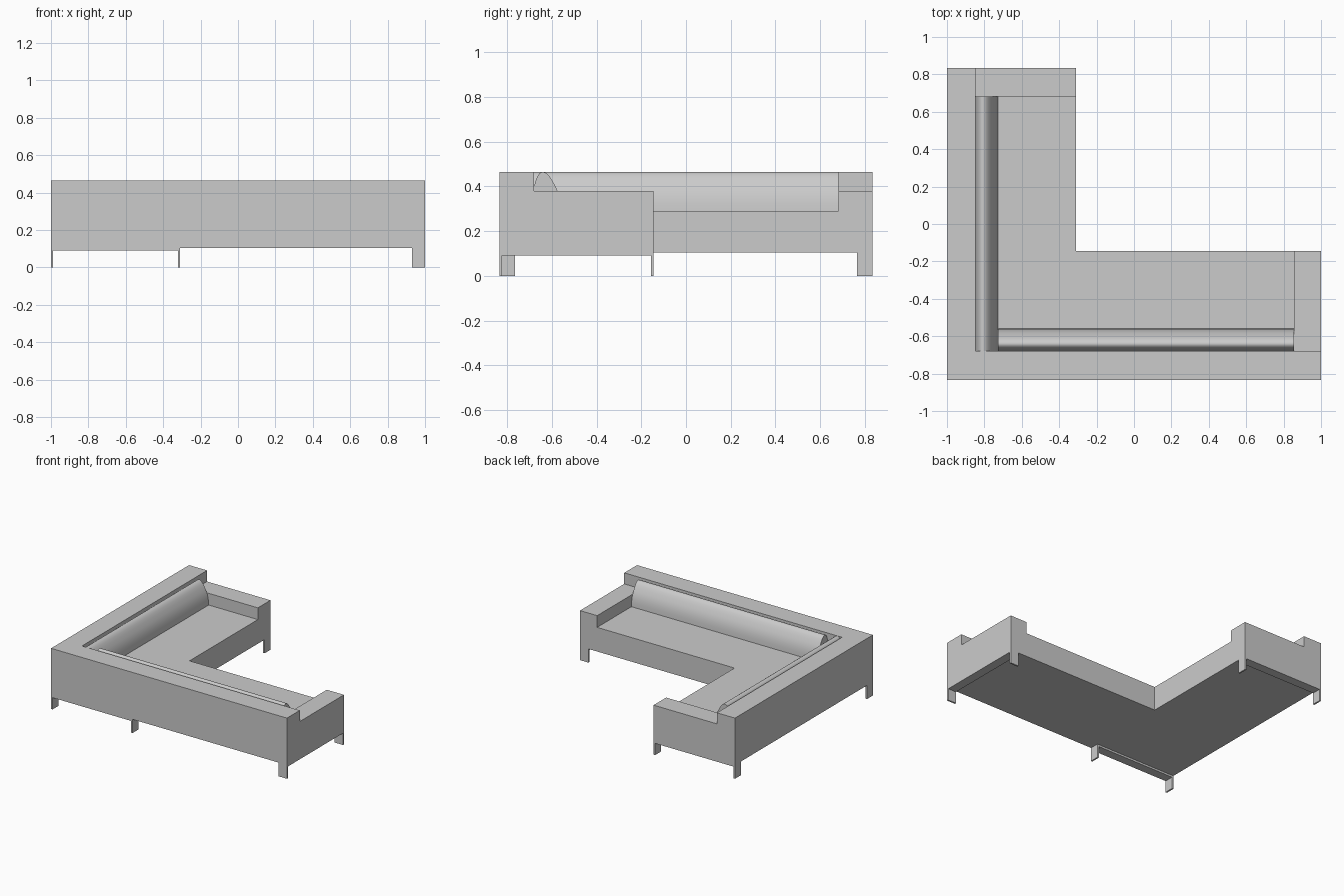
import bpy
import bmesh
from math import radians

if "Cube" in bpy.data.objects:
    bpy.data.objects.remove(bpy.data.objects["Cube"], do_unlink=True)

# Single upholstery colour
GREY = (0.6, 0.6, 0.6, 1.0)
mat = bpy.data.materials.new("light_grey")
mat.use_nodes = True
mat.diffuse_color = GREY
mat.node_tree.nodes["Principled BSDF"].inputs["Base Color"].default_value = GREY


def prism(name, points, direction):
    """Closed solid: a flat outline of 3D points swept along a direction."""
    bm = bmesh.new()
    face = bm.faces.new([bm.verts.new(p) for p in points])
    swept = bmesh.ops.extrude_face_region(bm, geom=[face])["geom"]
    verts = [v for v in swept if isinstance(v, bmesh.types.BMVert)]
    bmesh.ops.translate(bm, verts=verts, vec=direction)
    bmesh.ops.recalc_face_normals(bm, faces=bm.faces)
    mesh = bpy.data.meshes.new(name)
    bm.to_mesh(mesh)
    bm.free()
    mesh.materials.append(mat)
    obj = bpy.data.objects.new(name, mesh)
    bpy.context.collection.objects.link(obj)
    return obj


def activate(obj):
    bpy.ops.object.select_all(action='DESELECT')
    obj.select_set(True)
    bpy.context.view_layer.objects.active = obj


def cut_box(target, x0, x1, y0, y1, z0):
    """Remove everything in a box above height z0."""
    outline = [(x0, y0, z0), (x1, y0, z0), (x1, y1, z0), (x0, y1, z0)]
    cutter = prism("cutter", outline, (0, 0, 1))
    cutter.hide_render = True
    mod = target.modifiers.new("cut", 'BOOLEAN')
    mod.operation = 'DIFFERENCE'
    mod.solver = 'EXACT'
    mod.object = cutter
    activate(target)
    bpy.ops.object.modifier_apply(modifier=mod.name)
    bpy.data.objects.remove(cutter, do_unlink=True)


# Overall sizes
X, Y = 1.0, 0.835
INNER_X, INNER_Y = -0.31, -0.145
BACK_X, BACK_Y = -0.847, -0.68
ARM_X, ARM_Y = 0.855, 0.683
BASE, SEAT, ARM, TOP = 0.105, 0.29, 0.38, 0.465

# Corner sofa body: L block, lowered to arm height, then hollowed to the seat
footprint = [(-X, -Y), (X, -Y), (X, INNER_Y), (INNER_X, INNER_Y), (INNER_X, Y), (-X, Y)]
body = prism("sofa_body", [(x, y, BASE) for x, y in footprint], (0, 0, TOP - BASE))
cut_box(body, BACK_X, 2, BACK_Y, 2, ARM)
cut_box(body, BACK_X, ARM_X, BACK_Y, ARM_Y, SEAT)

# Back bolsters: rounded profile as (distance from backrest, height)
bolster = [(0, SEAT), (0, 0.4), (0.006, 0.423), (0.014, 0.443), (0.022, 0.456), (0.031, 0.463),
           (0.04, TOP), (0.05, 0.462), (0.06, 0.455), (0.071, 0.443), (0.083, 0.424),
           (0.095, 0.402), (0.105, 0.38), (0.113, 0.352), (0.118, 0.322), (0.12, SEAT)]
long_side = prism("long_bolster", [(BACK_X + d, BACK_Y, z) for d, z in bolster],
                  (0, ARM_Y - BACK_Y, 0))
start = BACK_X + 0.12
short_side = prism("short_bolster", [(start, BACK_Y + d, z) for d, z in bolster],
                   (ARM_X - start, 0, 0))
for obj in (long_side, short_side):
    activate(obj)
    bpy.ops.object.shade_smooth_by_angle(angle=radians(35))

# Legs: flat bars bent into a U, one under each end and one at the corner
WIDE, THICK, BAR = 0.07, 0.012, 0.09


def u_outline(a, b):
    return [(a, 0), (a + THICK, 0), (a + THICK, BAR), (b - THICK, BAR),
            (b - THICK, 0), (b, 0), (b, BASE), (a, BASE)]


for name, y in (("corner_leg_frame", -Y), ("long_end_leg_frame", Y - WIDE)):
    prism(name, [(x, y, z) for x, z in u_outline(-X, INNER_X)], (0, WIDE, 0))
prism("short_end_leg_frame", [(X - WIDE, y, z) for y, z in u_outline(-Y, INNER_Y)], (WIDE, 0, 0))
